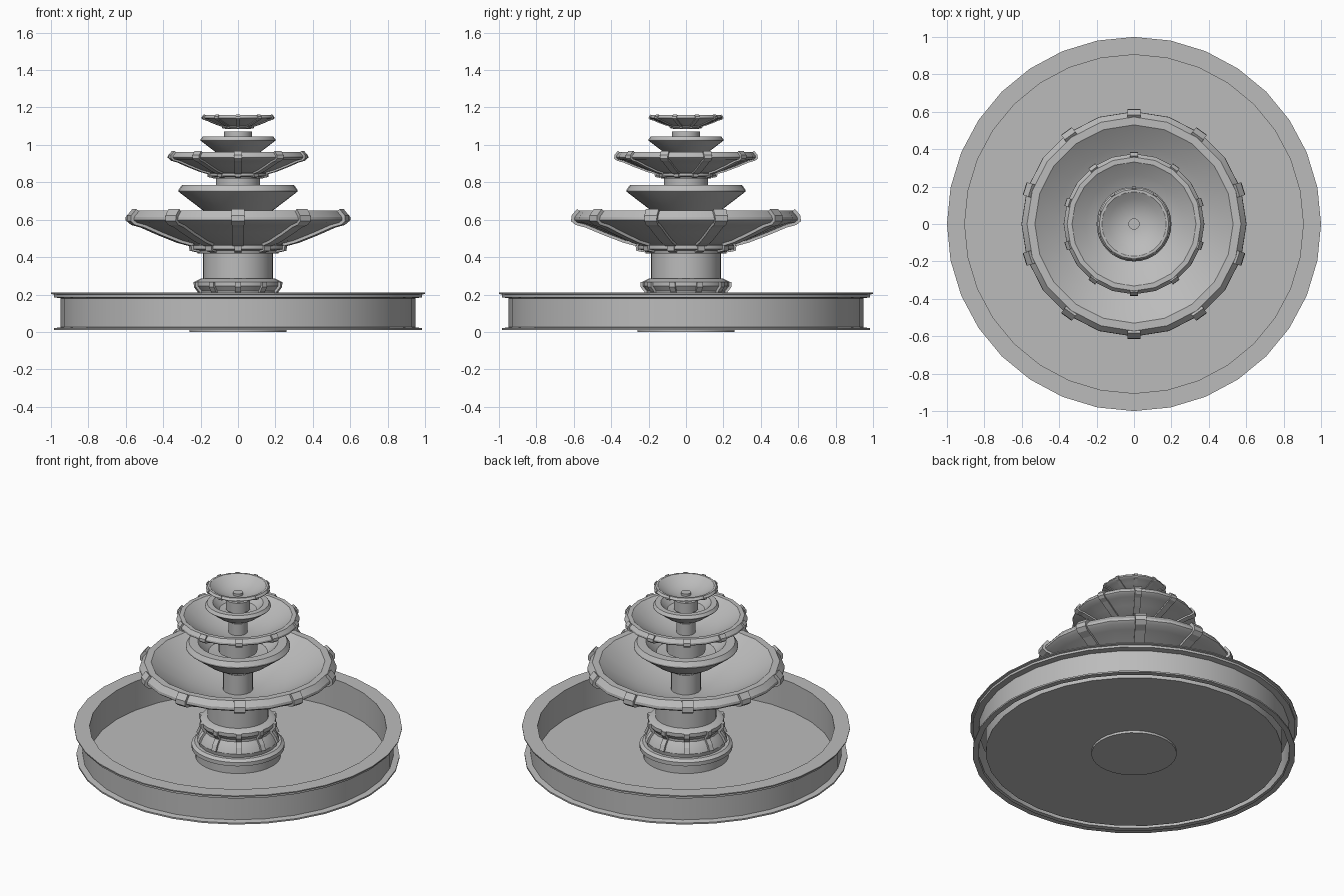
import bpy, bmesh, math
from mathutils import Vector

cube = bpy.data.objects.get("Cube")
if cube:
    bpy.data.objects.remove(cube, do_unlink=True)

# One stone colour
stone = bpy.data.materials.new("grey_stone")
stone.use_nodes = True
GREY = (0.5, 0.5, 0.5, 1)
stone.diffuse_color = GREY
stone.node_tree.nodes["Principled BSDF"].inputs["Base Color"].default_value = GREY


def finish(name, bm, smooth=True):
    mesh = bpy.data.meshes.new(name)
    bm.to_mesh(mesh)
    bm.free()
    mesh.materials.append(stone)
    ob = bpy.data.objects.new(name, mesh)
    bpy.context.collection.objects.link(ob)
    if smooth:
        bpy.ops.object.select_all(action='DESELECT')
        ob.select_set(True)
        bpy.context.view_layer.objects.active = ob
        bpy.ops.object.shade_smooth_by_angle(angle=math.radians(30))
    return ob


def lathe(name, profile, sides, z=0.0, s=1.0):
    """Turn a (radius, height) outline, listed bottom to top on the outside."""
    bm = bmesh.new()
    rings = []
    for r, h in profile:
        n = sides if r > 0 else 1
        rings.append([bm.verts.new((s * r * math.cos(math.tau * i / sides),
                                    s * r * math.sin(math.tau * i / sides),
                                    z + s * h)) for i in range(n)])
    for a, b in zip(rings, rings[1:]):
        for i in range(sides):
            j = (i + 1) % sides
            loop = [a[i % len(a)], a[j % len(a)], b[j % len(b)], b[i % len(b)]]
            bm.faces.new(list(dict.fromkeys(loop)))
    return finish(name, bm)


def ribs(name, path, z=0.0, s=1.0, thick=0.014, wide=(0.03, 0.036), count=10):
    """Raised straps that follow an outline, repeated around the axis."""
    bm = bmesh.new()
    pts = [Vector(p) for p in path]
    for k in range(count):
        a = math.tau * (k + 0.5) / count
        out = Vector((math.cos(a), math.sin(a), 0))
        side = Vector((-math.sin(a), math.cos(a), 0))
        sections = []
        for i, p in enumerate(pts):
            t = (pts[min(i + 1, len(pts) - 1)] - pts[max(i - 1, 0)]).normalized()
            n = Vector((t.y, -t.x)) * thick
            w = wide[0] + (wide[1] - wide[0]) * i / (len(pts) - 1)
            sections.append([bm.verts.new(s * (out * q.x + side * e) + Vector((0, 0, z + s * q.y)))
                             for q, e in ((p + n, -w), (p + n, w), (p - n, w), (p - n, -w))])
        for a_, b_ in zip(sections, sections[1:]):
            for i in range(4):
                j = (i + 1) % 4
                bm.faces.new((a_[i], a_[j], b_[j], b_[i]))
        bm.faces.new(sections[0][::-1])
        bm.faces.new(sections[-1])
    bmesh.ops.recalc_face_normals(bm, faces=bm.faces)
    finish(name, bm, smooth=False)


# Wide pool with a hollow wall, open underneath
lathe("pool_basin", [(0.95, 0.01), (0.985, 0.01), (0.985, 0.02), (0.948, 0.025),
                     (0.948, 0.18), (0.985, 0.185), (0.985, 0.2), (1, 0.203),
                     (1, 0.21), (0.905, 0.21), (0.905, 0.015), (0, 0.015)], 32)

# Pedestal: stepped foot, then a waisted urn with straps
lathe("pedestal_foot", [(0, 0), (0.26, 0), (0.26, 0.065), (0.284, 0.075), (0.284, 0.1),
                        (0.265, 0.115), (0, 0.115)], 32)
urn = [(0.245, 0.115), (0.25, 0.14), (0.235, 0.175), (0.212, 0.205), (0.212, 0.22),
       (0.232, 0.245), (0.232, 0.268), (0.2, 0.285)]
lathe("pedestal_urn", [(0, 0.115)] + urn + [(0, 0.285)], 20)
ribs("pedestal_straps", urn[1:-1], thick=0.012, wide=(0.016, 0.016))
lathe("main_column", [(0, 0.27), (0.187, 0.27), (0.187, 0.43), (0, 0.43)], 32)

# Outline shared by the three strapped bowls
collar = [(0.215, 0), (0.22, 0.015), (0.26, 0.022), (0.26, 0.042), (0.24, 0.048)]
flare = [(0.26, 0.052), (0.33, 0.07), (0.44, 0.112), (0.535, 0.152), (0.585, 0.165)]
lip = [(0.602, 0.178), (0.6, 0.195), (0.572, 0.228)]
hollow = [(0.53, 0.228), (0.42, 0.15), (0.3, 0.09), (0.18, 0.055), (0.09, 0.045), (0, 0.045)]
# Outline shared by the two plain dishes between them
dish = [(0, -0.19), (0.09, -0.19), (0.19, -0.133), (0.308, -0.043), (0.318, -0.035),
        (0.318, -0.026), (0.3, 0), (0.245, 0), (0.18, -0.07), (0, -0.1)]

for label, z, s in (("lower", 0.42, 1.0), ("middle", 0.82, 0.625), ("top", 1.085, 0.325)):
    lathe(label + "_bowl", [(0, 0)] + collar + flare + lip + hollow, 20, z, s)
    ribs(label + "_bowl_straps", flare + lip, z, s)
    ribs(label + "_collar_straps", collar[1:4], z, s, 0.01, (0.02, 0.02))

for label, z, s in (("lower", 0.785, 1.0), ("upper", 1.045, 0.63)):
    lathe(label + "_dish", dish, 32, z, s)
    # Slim stem under the dish and a thicker neck carrying the next bowl
    lathe(label + "_stem", [(0, -0.34), (0.092, -0.34), (0.092, -0.18), (0, -0.18)], 20, z, s)
    lathe(label + "_neck", [(0, -0.1), (0.187, -0.1), (0.187, 0.07), (0, 0.07)],
          20, z, 0.63 * s)

# Water spout in the top bowl
lathe("spout", [(0, 1.09), (0.03, 1.09), (0.03, 1.115), (0, 1.115)], 16)
